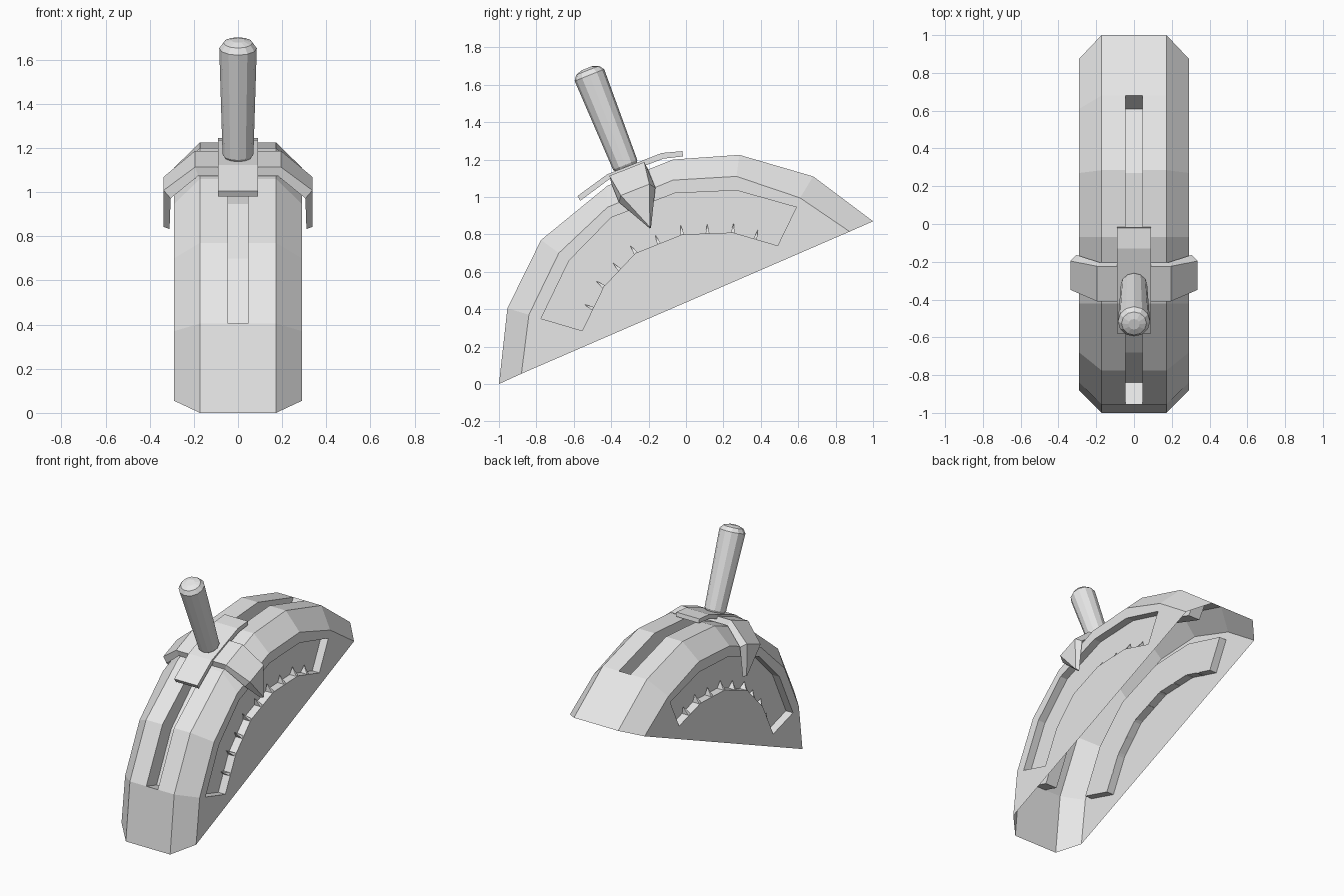
import bpy, bmesh, math
from mathutils import Vector, Matrix

if "Cube" in bpy.data.objects:
    bpy.data.objects.remove(bpy.data.objects["Cube"])

gray = bpy.data.materials.new("plain gray")
gray.use_nodes = True
gray.diffuse_color = (0.8, 0.8, 0.8, 1)
gray.node_tree.nodes["Principled BSDF"].inputs["Base Color"].default_value = (0.8, 0.8, 0.8, 1)


def finish(name, bm, mirror=False):
    bmesh.ops.remove_doubles(bm, verts=bm.verts, dist=0.0005)
    bmesh.ops.recalc_face_normals(bm, faces=bm.faces)
    me = bpy.data.meshes.new(name)
    bm.to_mesh(me)
    bm.free()
    me.materials.append(gray)
    ob = bpy.data.objects.new(name, me)
    bpy.context.collection.objects.link(ob)
    if mirror:
        m = ob.modifiers.new("Mirror", 'MIRROR')
        m.use_clip = True
    return ob


def face(bm, pts):
    bm.faces.new([bm.verts.new(p) for p in pts])


def at(x, path):
    return [Vector((x, y, z)) for y, z in path]


def strip(bm, a, b):
    for i in range(len(a) - 1):
        face(bm, (a[i], a[i + 1], b[i + 1], b[i]))


# Side profiles (y, z): crown, bevelled edge, and the side groove's two arcs
CROWN = [(-1, 0), (-.955, .405), (-.775, .77), (-.42, 1.06), (-.07, 1.2),
         (.285, 1.225), (.68, 1.11), (1, .87)]
EDGE = [(-.88, .055), (-.84, .37), (-.68, .70), (-.42, .945), (-.07, 1.09),
        (.27, 1.11), (.61, .995), (.875, .815)]
G_OUT = [(-.775, .35), (-.625, .66), (-.40, .89), (-.06, 1.02), (.27, 1.035), (.59, .945)]
G_IN = [(-.555, .285), (-.44, .52), (-.27, .70), (-.02, .80), (.25, .81), (.49, .74)]
W, FLAT, SLOT, FLOOR = .29, .172, .045, .235

# Housing: open-bottomed shell with a slot along the crown and a groove each side
bm = bmesh.new()
strip(bm, at(0, CROWN[:2]), at(SLOT, CROWN[:2]))
strip(bm, at(0, CROWN[6:]), at(SLOT, CROWN[6:]))
strip(bm, at(SLOT, CROWN), at(FLAT, CROWN))
strip(bm, at(FLAT, CROWN), at(W, EDGE))
strip(bm, at(SLOT, CROWN[1:7]), at(SLOT, EDGE[1:7]))
strip(bm, at(0, EDGE[1:7]), at(SLOT, EDGE[1:7]))
for i in (1, 6):
    strip(bm, at(0, [CROWN[i], EDGE[i]]), at(SLOT, [CROWN[i], EDGE[i]]))
# side wall around the groove
strip(bm, at(W, EDGE[1:7]), at(W, G_OUT))
face(bm, at(W, [EDGE[0], EDGE[1], G_OUT[0], G_IN[0]]))
face(bm, at(W, [EDGE[7], EDGE[6], G_OUT[5], G_IN[5]]))
face(bm, at(W, [EDGE[0]] + G_IN + [EDGE[7]]))
# groove walls and floor
loop = G_OUT + G_IN[::-1] + G_OUT[:1]
strip(bm, at(W, loop), at(FLOOR, loop))
strip(bm, at(FLOOR, G_OUT), at(FLOOR, G_IN))
finish("housing", bm, True)

# Tick marks: small wedges standing on the groove's inner wall
bm = bmesh.new()
for k in range(1, 10):
    i, f = k // 2, (k % 2) / 2
    j = min(i + 1, 5)
    base = Vector(G_IN[i]).lerp(Vector(G_IN[j]), f)
    out = (Vector(G_OUT[i]).lerp(Vector(G_OUT[j]), f) - base).normalized()
    side = Vector((-out.y, out.x)) * .011
    a, b, tip = base + side - out * .004, base - side - out * .004, base + out * .052
    top = [Vector((W - .003, *a)), Vector((W - .003, *b))]
    low = [Vector((FLOOR, *a)), Vector((FLOOR, *b))]
    apex = Vector((FLOOR + .01, *tip))
    for f2 in ((top[0], top[1], apex), (low[0], low[1], apex),
               (top[0], low[0], apex), (top[1], low[1], apex),
               (top[0], top[1], low[1], low[0])):
        face(bm, f2)
finish("tick_marks", bm, True)

# Tilted frame of the slider: local x across, y along the crown, z outward
t = Vector((0, .93, .37)).normalized()
n = Vector((0, -t.z, t.y))
frame = Matrix((Vector((1, 0, 0)), t, n)).transposed().to_4x4()
frame.translation = Vector((0, -.30, 1.108))

# Saddle with pointed arms: rows of (x, height, half width) for inside and outside
inner = [(0, .005, .105), (.18, .005, .105), (.305, -.105, .105), (.31, -.295, .004)]
outer = [(0, .045, .10), (.195, .045, .10), (.337, -.075, .082), (.337, -.285, .002)]
bm = bmesh.new()
rows = [[Vector((x, s * w, h)) for x, h, w in path]
        for path, s in ((inner, -1), (outer, -1), (outer, 1), (inner, 1))]
for i in range(4):
    strip(bm, rows[i], rows[(i + 1) % 4])
face(bm, [r[-1] for r in rows])
bmesh.ops.transform(bm, matrix=frame, verts=bm.verts)
finish("saddle", bm, True)

# Guide plate that follows the crown over the slot
under = [(-.565, .98), (-.41, 1.095), (-.12, 1.205), (-.015, 1.217)]
over = [(-.58, 1.005), (-.42, 1.122), (-.13, 1.235), (-.02, 1.245)]
ring = under + over[::-1]
bm = bmesh.new()
strip(bm, at(-.09, ring + ring[:1]), at(.09, ring + ring[:1]))
for x in (-.09, .09):
    strip(bm, at(x, under), at(x, over))
finish("guide_plate", bm)

# Handle: tapered grip with a domed end, as rings of (radius, height)
bm = bmesh.new()
N = 12
rings = [[Vector((r * math.cos(2 * math.pi * k / N), r * math.sin(2 * math.pi * k / N), h))
          for k in range(N + 1)]
         for r, h in ((.055, .045), (.07, .068), (.085, .585), (.066, .612), (.03, .624))]
for a, b in zip(rings, rings[1:]):
    strip(bm, a, b)
face(bm, rings[0][:N])
face(bm, rings[-1][:N])
bmesh.ops.transform(bm, matrix=frame, verts=bm.verts)
finish("handle", bm)
